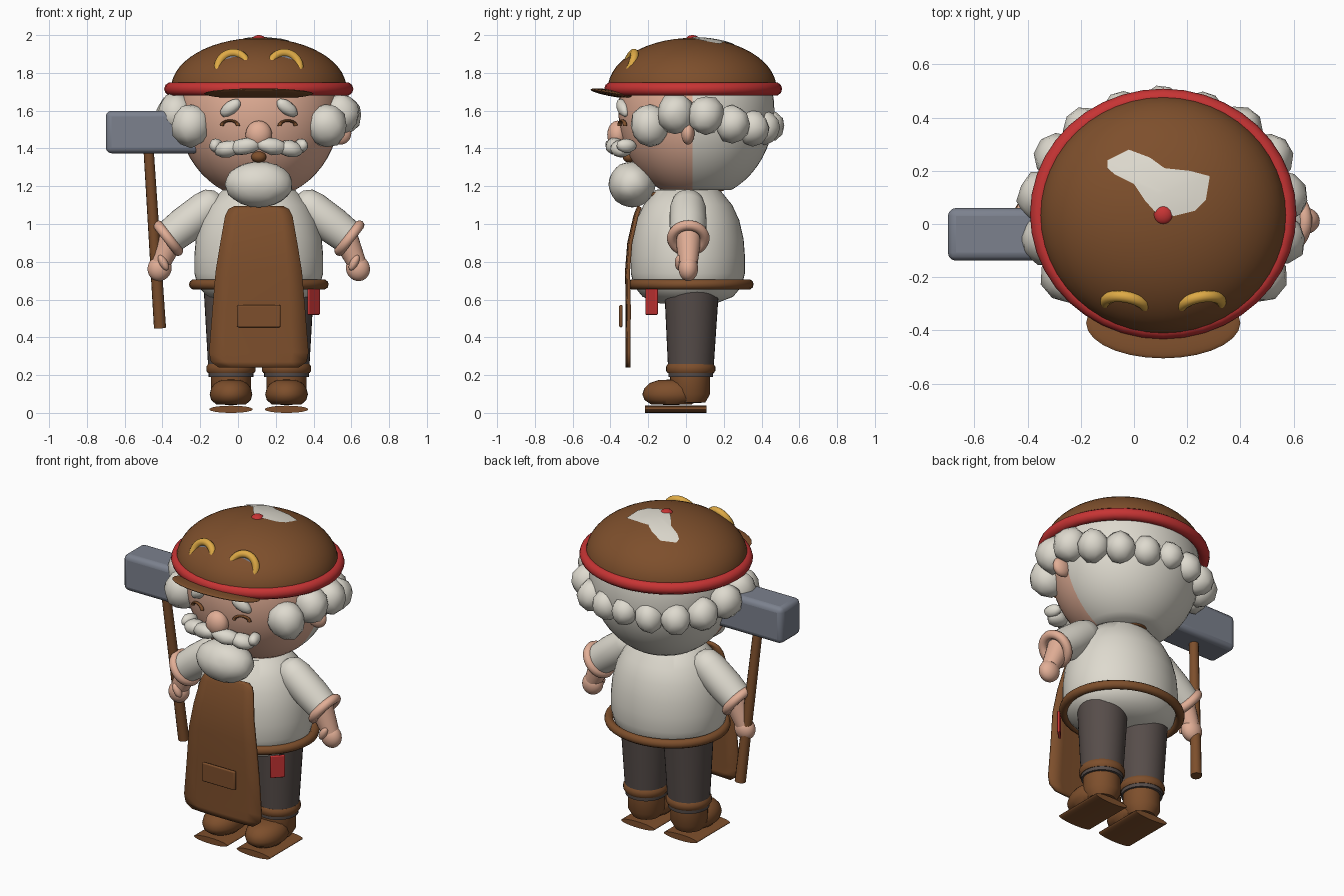
import bpy, bmesh, math, random
from mathutils import Vector, Matrix, Euler

random.seed(4)
if "Cube" in bpy.data.objects:
    bpy.data.objects.remove(bpy.data.objects["Cube"])

CX = 0.11  # mirror line of the body


def material(name, r, g, b):
    m = bpy.data.materials.new(name)
    m.use_nodes = True
    m.diffuse_color = (r, g, b, 1)
    m.node_tree.nodes["Principled BSDF"].inputs["Base Color"].default_value = (r, g, b, 1)
    return m


BROWN = material("leather brown", .207, .078, .025)
WHITE = material("warm white", .73, .70, .62)
SKIN = material("skin", .76, .425, .305)
RED = material("red", .57, .034, .034)
GREY = material("steel grey", .2, .22, .27)
DARK = material("dark trousers", .094, .074, .068)
GOLD = material("gold", .73, .40, .06)


def build(name, bm, mat, matrix=Matrix(), angle=40):
    bm.transform(matrix)
    bmesh.ops.recalc_face_normals(bm, faces=bm.faces)
    me = bpy.data.meshes.new(name)
    bm.to_mesh(me)
    bm.free()
    me.materials.append(mat)
    ob = bpy.data.objects.new(name, me)
    bpy.context.collection.objects.link(ob)
    bpy.ops.object.select_all(action='DESELECT')
    ob.select_set(True)
    bpy.context.view_layer.objects.active = ob
    bpy.ops.object.shade_smooth_by_angle(angle=math.radians(angle))
    return ob


def place(loc, scale=(1, 1, 1), rot=(0, 0, 0)):
    return Matrix.LocRotScale(Vector(loc), Euler(rot), Vector(scale))


def ball(name, mat, loc, scale, rot=(0, 0, 0)):
    bm = bmesh.new()
    bmesh.ops.create_uvsphere(bm, u_segments=28, v_segments=16, radius=1)
    return build(name, bm, mat, place(loc, scale, rot))


def lump(name, mat, loc, scale, rot=(0, 0, 0), noise=.1, detail=2):
    bm = bmesh.new()
    bmesh.ops.create_icosphere(bm, subdivisions=detail, radius=1)
    for v in bm.verts:
        v.co *= 1 + random.uniform(-noise, noise)
    return build(name, bm, mat, place(loc, scale, rot), 60)


def lathe(name, mat, profile, loc, scale=(1, 1, 1), direction=(0, 0, 1), steps=32):
    bm = bmesh.new()
    vs = [bm.verts.new((r, 0, t)) for r, t in profile]
    edges = [bm.edges.new(p) for p in zip(vs, vs[1:])]
    bmesh.ops.spin(bm, geom=vs + edges, cent=(0, 0, 0), axis=(0, 0, 1),
                   angle=math.tau, steps=steps)
    bmesh.ops.remove_doubles(bm, verts=bm.verts, dist=1e-4)
    turn = Vector(direction).to_track_quat('Z', 'Y')
    return build(name, bm, mat, Matrix.LocRotScale(Vector(loc), turn, Vector(scale)))


def rod(name, mat, a, b, ra, rb, steps=24):
    a, b = Vector(a), Vector(b)
    n = (b - a).length
    return lathe(name, mat, [(0, 0), (ra, 0), (rb, n), (0, n)], a, direction=b - a, steps=steps)


def ring(name, mat, loc, major, minor, scale=(1, 1, 1), direction=(0, 0, 1), arc=1.0):
    bm = bmesh.new()
    n, k = 40, 10
    v = [bm.verts.new((major + minor * math.cos(i * math.tau / k), 0,
                       minor * math.sin(i * math.tau / k))) for i in range(k)]
    e = [bm.edges.new((v[i], v[(i + 1) % k])) for i in range(k)]
    bmesh.ops.spin(bm, geom=v + e, cent=(0, 0, 0), axis=(0, 0, 1), angle=math.tau * arc, steps=n)
    bmesh.ops.remove_doubles(bm, verts=bm.verts, dist=1e-5)
    turn = Vector(direction).to_track_quat('Z', 'Y')
    return build(name, bm, mat, Matrix.LocRotScale(Vector(loc), turn, Vector(scale)))


def block(name, mat, loc, size, bevel, turn=0):
    bm = bmesh.new()
    bmesh.ops.create_cube(bm, size=1)
    ob = build(name, bm, mat, place(loc, size, (0, 0, turn)))
    mod = ob.modifiers.new("Bevel", 'BEVEL')
    mod.width, mod.segments = bevel, 3
    return ob


# Head: skin in front, hair behind, cut flat at the neck and under the cap
bm = bmesh.new()
bmesh.ops.create_uvsphere(bm, u_segments=48, v_segments=28, radius=1)
bm.transform(place((CX, .055, 1.6), (.43, .413, .47)))
for co, no in (((0, .035, 0), (0, 1, 0)), ((0, 0, 1.18), (0, 0, -1)), ((0, 0, 1.73), (0, 0, 1))):
    bmesh.ops.bisect_plane(bm, geom=bm.verts[:] + bm.edges[:] + bm.faces[:],
                           plane_co=co, plane_no=no, clear_outer=no[2] != 0)
bmesh.ops.holes_fill(bm, edges=[e for e in bm.edges if e.is_boundary])
for f in bm.faces:
    f.material_index = int(f.calc_center_median().y > .035)
build("head", bm, SKIN).data.materials.append(WHITE)

# Curls around the back and sides
curls = [(-38, 1.52, .108), (-16, 1.585, .1), (8, 1.575, .098), (30, 1.53, .093),
         (51, 1.51, .088), (71, 1.51, .083)]
spots = [(a, z, r) for a, z, r in curls] + [(180 - a, z, r) for a, z, r in curls] + [(90, 1.52, .08)]
for a, z, r in spots:
    t = math.radians(a)
    lump("hair_curl", WHITE, (CX + .455 * math.cos(t), .05 + .39 * math.sin(t), z),
         (r, r, r * 1.08), (0, 0, t), .06)

# Face
ball("nose", SKIN, (CX, -.362, 1.472), (.07, .055, .075))
ball("mouth", BROWN, (CX, -.30, 1.355), (.04, .035, .03))
lump("beard", WHITE, (CX, -.285, 1.21), (.18, .125, .122), noise=.02, detail=3)
for s in (-1, 1):
    ball("ear", SKIN, (CX + s * .43, .01, 1.48), (.06, .035, .06))
    lump("eyebrow", WHITE, (CX + s * .15, -.335, 1.615), (.068, .03, .036), (0, s * .6, s * .35), .05)
    ring("closed_eye", BROWN, (CX + s * .153, -.338, 1.52), .045, .011, (1, .6, 1),
         (s * .35, -1, 0), .5)
    for x, y, z, w, h in ((.075, -.37, 1.41, .09, .045), (.165, -.345, 1.398, .075, .045),
                          (.225, -.315, 1.415, .035, .038)):
        lump("moustache", WHITE, (CX + s * x, y, z), (w, .055, h), (0, s * .15, s * .3), .06)

# Cap with visor, band, button and patch
CAP, CAPSIZE = Vector((CX, .033, 1.715)), Vector((.465, .447, .27))
arc = [i * math.pi / 28 for i in range(15)]
lathe("cap_dome", BROWN, [(math.cos(t) if t < 1.57 else 0, math.sin(t)) for t in arc],
      CAP, CAPSIZE, steps=48)
ring("cap_band", RED, (CX, .038, 1.715), .465, .036, (1, .94, 1))
ball("cap_visor", BROWN, (CX, -.372, 1.69), (.29, .135, .018), (-.16, 0, 0))
ball("cap_button", RED, (CX, .035, 1.975), (.037, .037, .025))

outline = [(-.1, .24), (-.02, .28), (.06, .25), (.115, .21), (.21, .2), (.285, .18), (.27, .09),
           (.23, .05), (.15, .03), (.08, .045), (.04, .09), (0, .15), (-.07, .185), (-.1, .21)]
bm = bmesh.new()


def on_cap(x, y):
    d = ((x - CAP.x) / CAPSIZE.x) ** 2 + ((y - CAP.y) / CAPSIZE.y) ** 2
    return bm.verts.new((x, y, CAP.z + CAPSIZE.z * math.sqrt(1 - d) + .005))


rings = [[on_cap(CX + (x - CX) * f, .12 + (y - .12) * f) for x, y in outline]
         for f in (.05, .25, .5, .75, 1)]
bm.faces.new(rings[0])
for a, b in zip(rings, rings[1:]):
    for i in range(len(outline)):
        j = (i + 1) % len(outline)
        bm.faces.new((a[i], a[j], b[j], b[i]))
build("cap_patch", bm, WHITE)

# Goggles half sunk into the cap
for s in (-1, 1):
    c, axis = (CX + s * .14, -.304, 1.835), (s * .2, -1, .42)
    ring("goggle_rim", GOLD, c, .077, .022, direction=axis)
    lathe("goggle_lens", GREY, [(0, -.006), (.075, -.006), (.075, .006), (0, .006)], c, direction=axis)

# Torso, belt and neck loop
lathe("shirt", WHITE, [(0, .57), (.15, .58), (.24, .615), (.285, .67), (.302, .74), (.302, .83),
                       (.295, .92), (.272, 1.02), (.235, 1.1), (.17, 1.18), (0, 1.21)],
      (CX, .01, 0), (1.13, 1, 1), steps=48)
ring("belt", BROWN, (CX, .025, .68), .343, .027, (1, .9, 1))
ring("apron_neck_loop", BROWN, (CX, 0, 1.17), .19, .016, (.55, 1, 1), (0, -.1, 1))

# Apron: rows of height, half width and depth
rows = [(1.09, .13, -.25), (1.075, .16, -.257), (1.04, .178, -.27), (.9, .203, -.302),
        (.75, .228, -.314), (.55, .245, -.31), (.32, .263, -.312), (.27, .253, -.312), (.24, .21, -.312)]
bm = bmesh.new()
grid = [[bm.verts.new((CX + w * k / 3, y + .001 * k * k, z)) for k in range(-3, 4)] for z, w, y in rows]
for a, b in zip(grid, grid[1:]):
    for k in range(6):
        bm.faces.new((a[k], b[k], b[k + 1], a[k + 1]))
apron = build("apron", bm, BROWN)
solid = apron.modifiers.new("Thickness", 'SOLIDIFY')
solid.thickness, solid.offset = .018, 0
block("apron_pocket", BROWN, (CX, -.345, .512), (.23, .018, .118), .008)
block("belt_pouch", RED, (.4, -.182, .588), (.085, .016, .138), .006, math.radians(45))

# Arms
for s in (-1, 1):
    def at(x, y, z):
        return Vector((CX + s * x, y, z))
    shoulder, elbow = at(.265, .01, 1.092), at(.48, .012, .925)
    down = elbow - shoulder
    n = down.length
    lathe("sleeve", WHITE, [(0, -.09), (.05, -.075), (.083, -.04), (.096, .02), (.098, n * .6),
                            (.09, n), (0, n)], shoulder, direction=down)
    ring("rolled_cuff", SKIN, elbow, .086, .027, direction=down)
    rod("forearm", SKIN, at(.452, .012, .94), at(.52, .012, .79), .07, .05)
    ball("hand", SKIN, at(.525, .012, .765), (.063, .052, .068), (0, -s * .4, 0))
    ball("thumb", SKIN, at(.505, -.035, .795), (.022, .024, .045), (0, s * .5, 0))

# Legs and boots
for s in (-1, 1):
    x = CX + s * .147
    rod("trouser_leg", DARK, (x, .025, .19), (x, .03, .68), .118, .146, 32)
    lathe("boot_cuff", BROWN, [(0, .21), (.122, .21), (.13, .222), (.13, .245), (.122, .258),
                               (0, .258)], (x, .025, 0))
    lathe("boot_shaft", BROWN, [(0, .05), (.08, .055), (.106, .1), (.106, .195), (0, .195)],
          (x, .022, 0))
    lathe("boot_toe", BROWN, [(0, 0), (.7, .02), (.93, .2), (1, .42), (.93, .66), (.75, .86),
                              (.45, .97), (0, 1)], (x, -.078, .042), (.113, .153, .135))
    lathe("boot_sole", BROWN, [(0, 0), (1, 0), (1, .325), (0, .325)], (x, .108, .019),
          (.115, .019, 1), (0, -1, 0))

# Hammer
rod("hammer_handle", BROWN, (-.413, .055, .45), (-.475, -.04, 1.42), .032, .027, 12)
block("hammer_head", GREY, (-.45, -.039, 1.487), (.5, .198, .225), .03)
